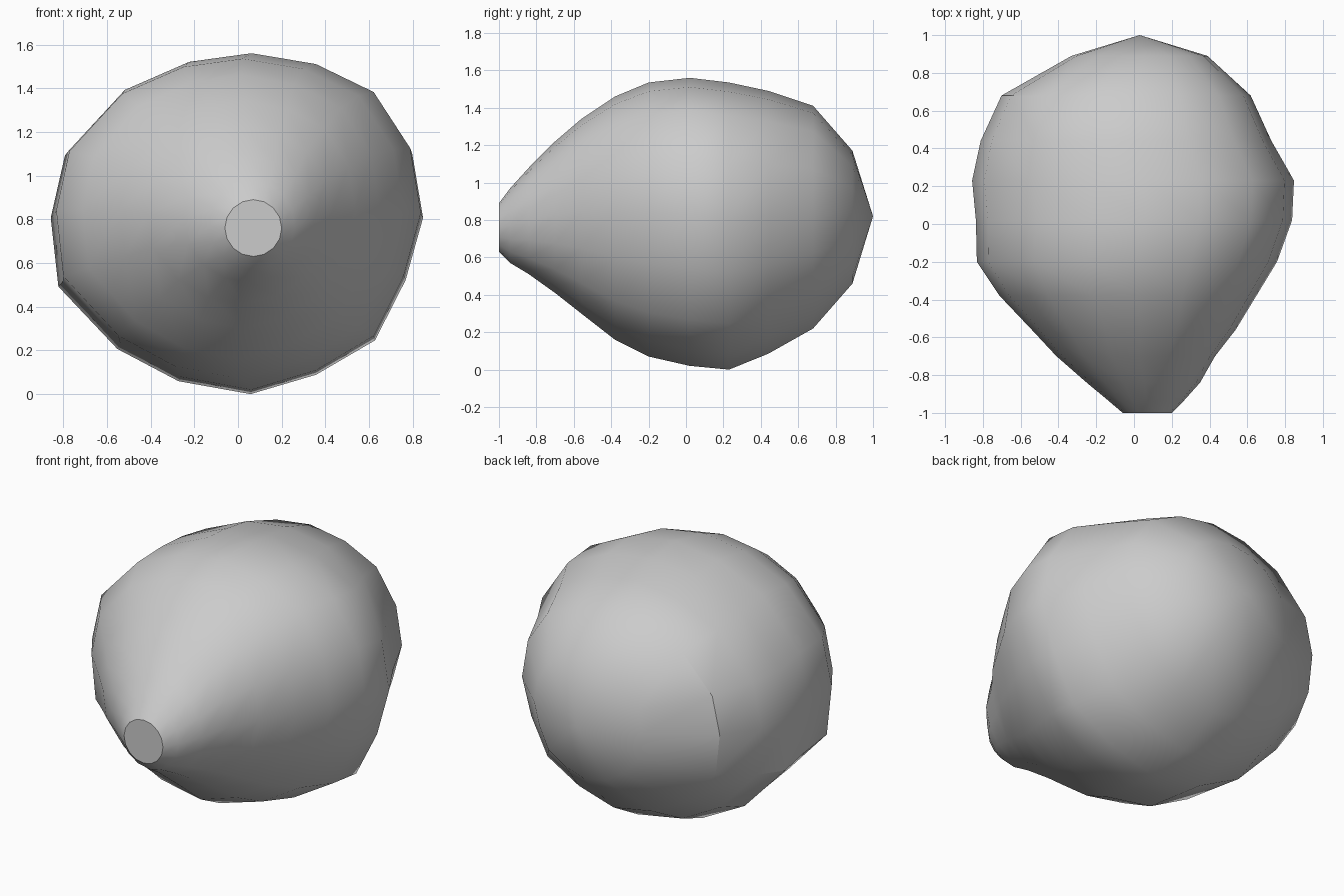
import bpy, bmesh, math

cube = bpy.data.objects.get("Cube")
if cube:
    bpy.data.objects.remove(cube)

# Uneven 16-sided widest section (x, z), counter-clockwise from the left side
OUTLINE = [(0.85, 0.82), (0.80, 1.12), (0.63, 1.38), (0.36, 1.51),
           (0.06, 1.56), (-0.23, 1.52), (-0.53, 1.39), (-0.79, 1.11),
           (-0.855, 0.82), (-0.82, 0.50), (-0.55, 0.21), (-0.27, 0.06),
           (0.06, 0.0), (0.36, 0.09), (0.63, 0.25), (0.77, 0.53)]

# Sections along the body: y, x min, x max, z min, z max
SECTIONS = [(-1.0, -0.06, 0.20, 0.63, 0.89), (-0.94, -0.13, 0.26, 0.57, 0.97),
            (-0.84, -0.25, 0.35, 0.51, 1.08), (-0.70, -0.41, 0.43, 0.41, 1.22),
            (-0.56, -0.54, 0.54, 0.30, 1.34), (-0.38, -0.71, 0.65, 0.16, 1.46),
            (-0.20, -0.83, 0.76, 0.07, 1.535), (0.02, -0.835, 0.84, 0.02, 1.56),
            (0.23, -0.855, 0.85, 0.0, 1.535), (0.44, -0.81, 0.73, 0.085, 1.49),
            (0.68, -0.70, 0.62, 0.22, 1.41), (0.89, -0.33, 0.39, 0.46, 1.17)]


def section_point(i, section):
    """Fit the outline to a section, rounding it off towards the tip."""
    y, x0, x1, z0, z1 = section
    angle = math.tau * i / len(OUTLINE)
    ox, oz = OUTLINE[i]
    weight = min(1.0, (y + 1.0) / 0.5)
    u = math.cos(angle) * (1 - weight) + ox / 0.853 * weight
    v = math.sin(angle) * (1 - weight) + (oz / 0.78 - 1) * weight
    return ((x0 + x1) / 2 + u * (x1 - x0) / 2, y,
            (z0 + z1) / 2 + v * (z1 - z0) / 2)


# Lofted body with a flat tip and a pointed back
bm = bmesh.new()
n = len(OUTLINE)
rings = [[bm.verts.new(section_point(i, s)) for i in range(n)] for s in SECTIONS]
for a, b in zip(rings, rings[1:]):
    for i in range(n):
        j = (i + 1) % n
        bm.faces.new((a[i], a[j], b[j], b[i]))
bm.faces.new(rings[0])
back_point = bm.verts.new((0.03, 1.0, 0.82))
for i in range(n):
    bm.faces.new((rings[-1][i], rings[-1][(i + 1) % n], back_point))
bmesh.ops.recalc_face_normals(bm, faces=bm.faces)
mesh = bpy.data.meshes.new("fruit_body")
bm.to_mesh(mesh)
bm.free()

body = bpy.data.objects.new("fruit_body", mesh)
bpy.context.collection.objects.link(body)

# Plain grey surface
grey = bpy.data.materials.new("light_grey")
grey.use_nodes = True
colour = (0.6, 0.6, 0.6, 1.0)
grey.diffuse_color = colour
grey.node_tree.nodes["Principled BSDF"].inputs["Base Color"].default_value = colour
mesh.materials.append(grey)

# Smooth shading, keeping the tip and ridges crisp
bpy.ops.object.select_all(action="DESELECT")
body.select_set(True)
bpy.context.view_layer.objects.active = body
bpy.ops.object.shade_smooth_by_angle(angle=math.radians(35))
